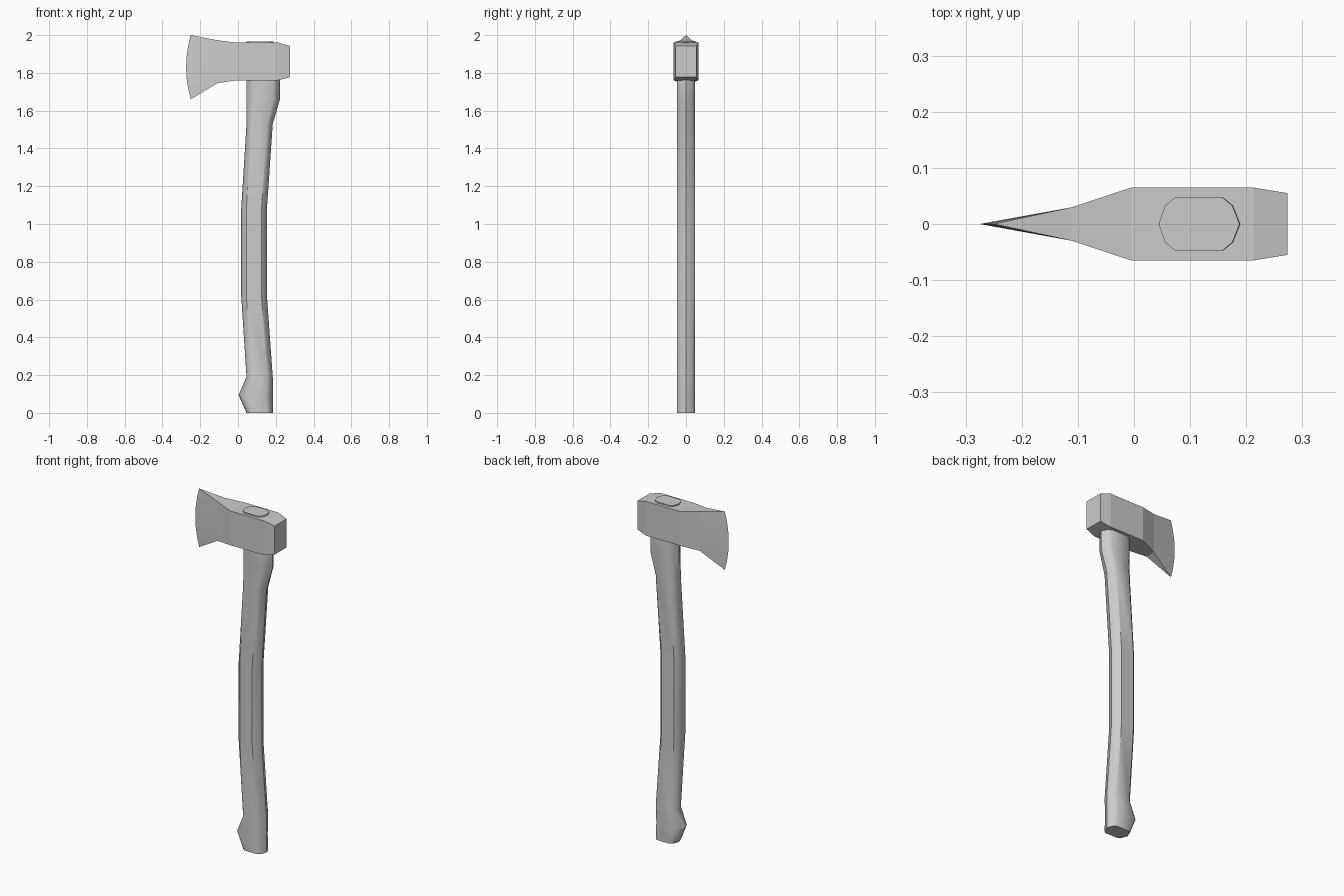
import bpy, bmesh

if "Cube" in bpy.data.objects:
    bpy.data.objects.remove(bpy.data.objects["Cube"])


def finish(name, bm, smooth_angle=None):
    bmesh.ops.remove_doubles(bm, verts=bm.verts, dist=0.0005)
    bmesh.ops.recalc_face_normals(bm, faces=bm.faces)
    mesh = bpy.data.meshes.new(name)
    bm.to_mesh(mesh)
    bm.free()
    obj = bpy.data.objects.new(name, mesh)
    bpy.context.collection.objects.link(obj)
    if smooth_angle:
        bpy.ops.object.select_all(action='DESELECT')
        obj.select_set(True)
        bpy.context.view_layer.objects.active = obj
        bpy.ops.object.shade_smooth_by_angle(angle=smooth_angle)
    return obj


def loft(rings):
    """Skin closed rings of equal length and cap both ends."""
    bm = bmesh.new()
    loops = [[bm.verts.new(p) for p in ring] for ring in rings]
    n = len(loops[0])
    for a, b in zip(loops, loops[1:]):
        for i in range(n):
            j = (i + 1) % n
            bm.faces.new((a[i], a[j], b[j], b[i]))
    return bm, loops


# Handle: ten-sided oval stretched between front and back edges at each height
half = [(0, 0), (0.08, 0.033), (0.20, 0.047), (0.79, 0.047), (0.91, 0.033), (1, 0)]
oval = half + [(u, -y) for u, y in half[-2:0:-1]]
stations = [  # z, left x, right x
    (0.0, 0.045, 0.184), (0.095, 0.003, 0.184), (0.19, 0.045, 0.184),
    (0.62, 0.017, 0.153), (1.08, 0.017, 0.153), (1.53, 0.045, 0.184),
    (1.66, 0.045, 0.222), (1.765, 0.045, 0.222), (1.967, 0.044, 0.188)]
bm, loops = loft([[(l + u * (r - l), y, z) for u, y in oval] for z, l, r in stations])
bm.faces.new(loops[0])
bm.faces.new(loops[-1])
finish("handle", bm, 0.7)

# Axe head: sections from cutting edge to poll, each split into levels
LEVELS = 6


def section(x, y, bottom, top, bulge=0.0):
    side = []
    for i in range(LEVELS + 1):
        t = i / LEVELS
        side.append((x - bulge * 4 * t * (1 - t), y, bottom + t * (top - bottom)))
    return side + [(px, -y, pz) for px, _, pz in reversed(side)]


bm, loops = loft([
    section(-0.25, 0.0, 1.66, 2.0, 0.025),
    section(-0.11, 0.03, 1.745, 1.973),
    section(-0.005, 0.065, 1.761, 1.96),
    section(0.212, 0.065, 1.761, 1.96),
    section(0.274, 0.055, 1.777, 1.943)])
bm.faces.new(loops[-1])
finish("axe_head", bm)
